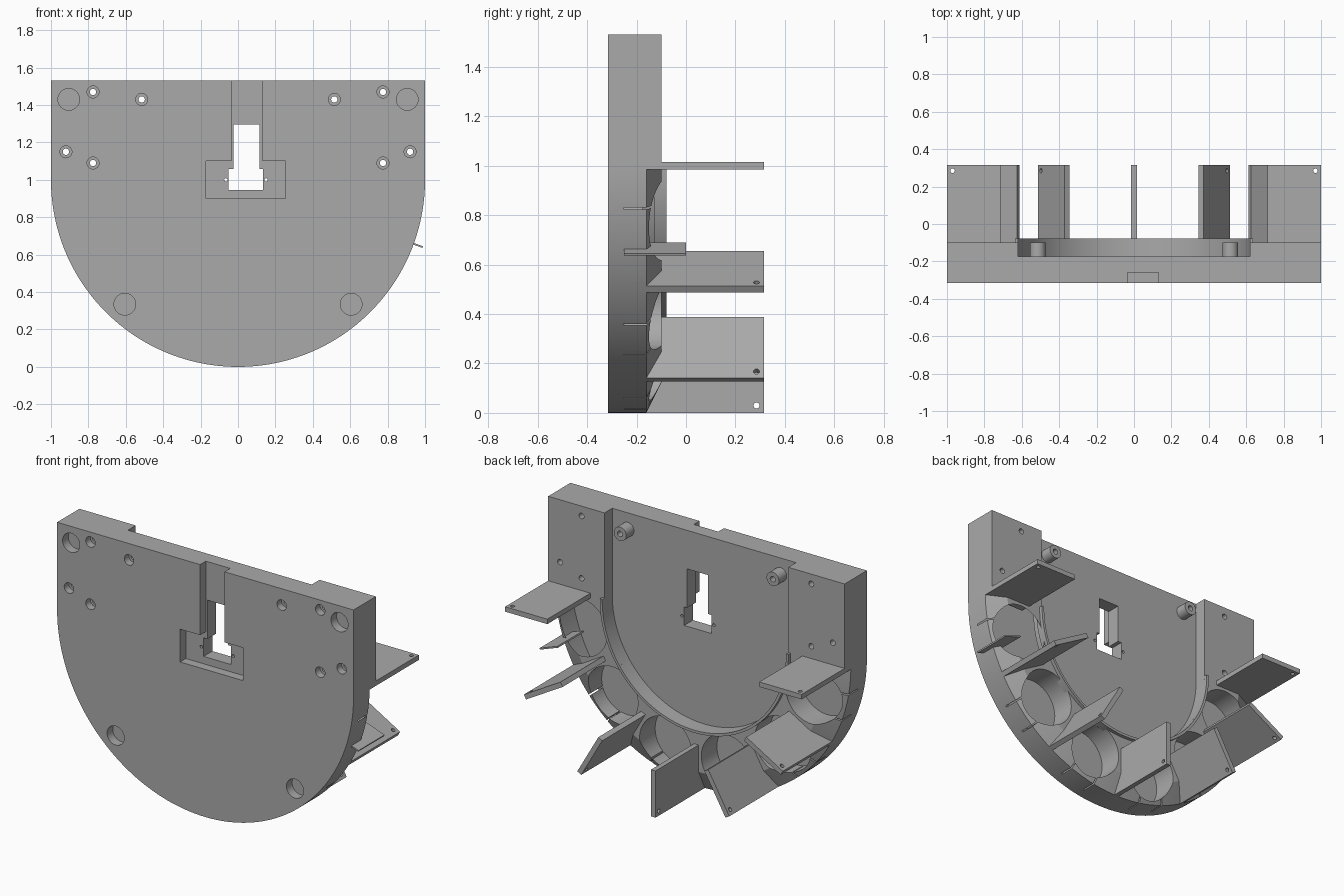
import bpy, bmesh
from math import sin, cos, pi, radians
from mathutils import Matrix, Vector

if "Cube" in bpy.data.objects:
    bpy.data.objects.remove(bpy.data.objects["Cube"])

grey = bpy.data.materials.new("plain grey")
grey.use_nodes = True
grey.diffuse_color = (0.4, 0.4, 0.4, 1)
grey.node_tree.nodes["Principled BSDF"].inputs["Base Color"].default_value = grey.diffuse_color

FRONT, BACK, FLOOR = -0.315, -0.10, -0.175
AXIS = 1.0   # height of the arc centre


def finish(bm, name):
    bmesh.ops.recalc_face_normals(bm, faces=bm.faces)
    mesh = bpy.data.meshes.new(name)
    bm.to_mesh(mesh)
    bm.free()
    mesh.materials.append(grey)
    ob = bpy.data.objects.new(name, mesh)
    bpy.context.collection.objects.link(ob)
    return ob


def prism(name, outline, y0, y1):
    """Extrude an x-z outline along y."""
    bm = bmesh.new()
    face = bm.faces.new([bm.verts.new((x, y0, z)) for x, z in outline])
    side = bmesh.ops.extrude_face_region(bm, geom=[face])["geom"]
    moved = [v for v in side if isinstance(v, bmesh.types.BMVert)]
    bmesh.ops.translate(bm, verts=moved, vec=(0, y1 - y0, 0))
    return finish(bm, name)


def arc(r, a0, a1, n, x=0, z=AXIS):
    steps = [radians(a0 + (a1 - a0) * i / n) for i in range(n + 1)]
    return [(x + r * cos(a), z + r * sin(a)) for a in steps]


def disc(name, x, z, r, y0, y1, n=32):
    return prism(name, arc(r, 0, 360, n, x, z)[:-1], y0, y1)


def rect(name, x0, x1, z0, z1, y0, y1):
    return prism(name, [(x0, z0), (x1, z0), (x1, z1), (x0, z1)], y0, y1)


def radial_box(name, angle, r0, r1, width, y0, y1):
    """Box lying along a spoke of the arc."""
    out = Vector((cos(angle), sin(angle)))
    side = Vector((-out.y, out.x)) * width / 2
    centre = Vector((0, AXIS))
    pts = [centre + out * r + side * s for r, s in ((r0, -1), (r1, -1), (r1, 1), (r0, 1))]
    return prism(name, [tuple(p) for p in pts], y0, y1)


def cut(target, cutter):
    mod = target.modifiers.new("cut", "BOOLEAN")
    mod.operation, mod.solver, mod.object = "DIFFERENCE", "EXACT", cutter
    bpy.context.view_layer.objects.active = target
    bpy.ops.object.modifier_apply(modifier=mod.name)
    bpy.data.objects.remove(cutter)


def smooth(ob):
    bpy.ops.object.select_all(action="DESELECT")
    ob.select_set(True)
    bpy.context.view_layer.objects.active = ob
    bpy.ops.object.shade_smooth_by_angle(angle=radians(25))


# Body: a slab with a round bottom
body = prism("body", [(1, 1.53), (-1, 1.53)] + arc(1, 180, 360, 96), FRONT, BACK)

# Bevel around the back of the arc
bm = bmesh.new()
section = [bm.verts.new(p) for p in ((1.06, -0.19, AXIS), (0.86, -0.09, AXIS), (1.06, -0.09, AXIS))]
face = bm.faces.new(section)
spun = bmesh.ops.spin(bm, geom=[face] + list(face.edges) + section, cent=(0, 0, AXIS),
                      axis=(0, 1, 0), angle=pi, steps=96, use_duplicate=False)
if min(v.co.z for v in bm.verts) > AXIS - 0.5:
    bmesh.ops.rotate(bm, verts=bm.verts, cent=(0, 0, AXIS), matrix=Matrix.Rotation(pi, 3, "Y"))
cut(body, finish(bm, "bevel_cutter"))

# Rear pocket, open at the top
cut(body, prism("pocket_cutter", [(0.62, 1.6), (-0.62, 1.6)] + arc(0.62, 180, 360, 64), FLOOR, 0))

# Six round cups, each with two thin slits to the outer wall
for i in range(6):
    mid = 195 + 30 * i
    a = radians(mid)
    cut(body, disc("cup_cutter", 0.805 * cos(a), AXIS + 0.805 * sin(a), 0.175, -0.25, 0, 48))
    for off in (-5, 5):
        cut(body, radial_box("slit_cutter", radians(mid + off), 0.92, 1.05, 0.009, -0.25, 0))

# Stepped front recess and the opening through it
recess = [(-0.17, 0.9), (0.255, 0.9), (0.255, 1.1), (0.13, 1.1),
          (0.13, 1.6), (-0.035, 1.6), (-0.035, 1.1), (-0.17, 1.1)]
cut(body, prism("recess_cutter", recess, -0.4, -0.26))
opening = [(-0.05, 0.945), (0.135, 0.945), (0.135, 1.058), (0.115, 1.058),
           (0.115, 1.295), (-0.025, 1.295), (-0.025, 1.058), (-0.05, 1.058)]
cut(body, prism("opening_cutter", opening, -0.4, 0))
for x in (-0.065, 0.15):
    cut(body, disc("pin_hole_cutter", x, 1.0, 0.009, -0.4, 0, 12))

# Screw holes with counterbores, and blind round sockets in the front
for s in (-1, 1):
    for x, z in ((0.775, 1.47), (0.515, 1.43), (0.92, 1.15), (0.775, 1.09)):
        cut(body, disc("screw_cutter", s * x, z, 0.017, -0.4, 0, 20))
        cut(body, disc("counterbore_cutter", s * x, z, 0.032, -0.4, -0.27, 24))
    for x, z in ((0.905, 1.43), (0.605, 0.335)):
        cut(body, disc("socket_cutter", s * x, z, 0.058, -0.4, -0.26))
smooth(body)

# Raised lip around the pocket
lip = prism("pocket_lip", arc(0.62, 179, 361, 64) + arc(0.636, 361, 179, 64), -0.13, -0.078)
smooth(lip)

# Hollow screw posts in the pocket
for s, side in ((-1, "right"), (1, "left")):
    post = disc(side + "_post", s * 0.515, 1.43, 0.042, FLOOR - 0.01, BACK)
    cut(post, disc("post_hole_cutter", s * 0.515, 1.43, 0.017, -0.4, 0, 20))
    smooth(post)

# Seven radial divider fins, each with a small hole near its tip
for i in range(7):
    a = radians(180 + 30 * i)
    fin = radial_box("divider_fin_%d" % (i + 1), a, 0.715, 1.0, 0.03, -0.165, 0.315)
    bm = bmesh.new()
    bmesh.ops.create_cone(bm, cap_ends=True, segments=16, radius1=0.012, radius2=0.012, depth=0.1)
    spot = Matrix.Translation((0.97 * cos(a), 0.285, AXIS + 0.97 * sin(a)))
    bmesh.ops.transform(bm, verts=bm.verts, matrix=spot @ Matrix.Rotation(-a, 4, "Y"))
    cut(fin, finish(bm, "fin_hole_cutter"))
